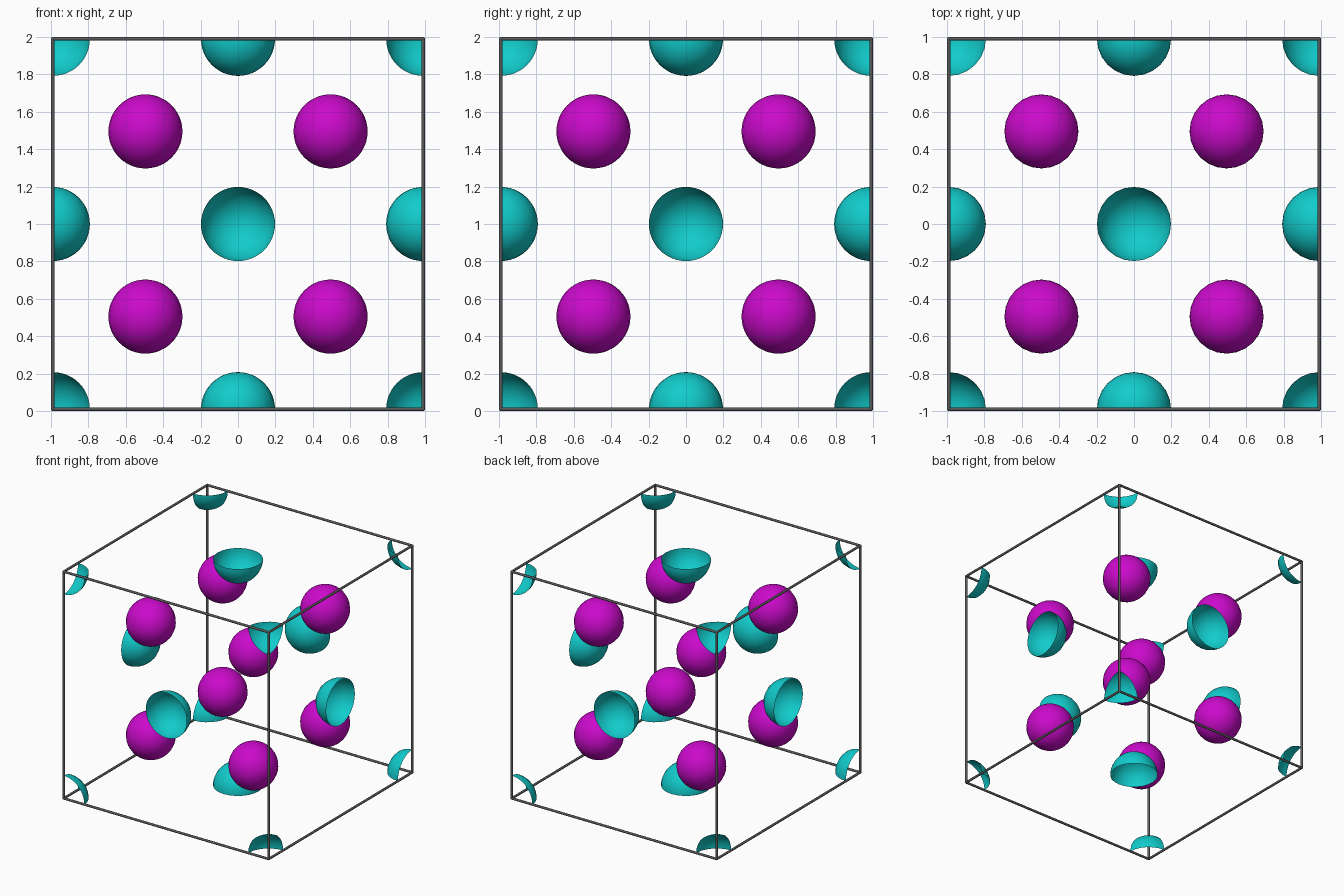
import bpy, bmesh
from itertools import product
from mathutils import Vector, Matrix

cube = bpy.data.objects.get("Cube")
if cube:
    bpy.data.objects.remove(cube, do_unlink=True)

HALF = 0.99      # half the cell edge, measured to the bar axes
RADIUS = 0.198
BAR = 0.01
MID = Vector((0, 0, 1))


def material(name, rgb):
    m = bpy.data.materials.new(name)
    m.use_nodes = True
    m.diffuse_color = (*rgb, 1)
    m.node_tree.nodes["Principled BSDF"].inputs["Base Color"].default_value = (*rgb, 1)
    return m


teal = material("teal", (0.006, 0.6, 0.6))
magenta = material("magenta", (0.6, 0.003, 0.6))
grey = material("dark grey", (0.1, 0.1, 0.1))


def finish(bm, name, mat, location):
    mesh = bpy.data.meshes.new(name)
    bm.to_mesh(mesh)
    bm.free()
    mesh.materials.append(mat)
    mesh.shade_smooth()
    ob = bpy.data.objects.new(name, mesh)
    ob.location = location
    bpy.context.collection.objects.link(ob)
    return ob


def ball(name, mat, side):
    """Sphere shell, cut open on every cell wall that it sits on."""
    bm = bmesh.new()
    bmesh.ops.create_uvsphere(bm, u_segments=24, v_segments=24, radius=RADIUS)
    for axis in range(3):
        if abs(side[axis]) == 1:
            normal = Vector((0, 0, 0))
            normal[axis] = side[axis]
            bmesh.ops.bisect_plane(bm, geom=bm.verts[:] + bm.edges[:] + bm.faces[:],
                                   plane_co=(0, 0, 0), plane_no=normal,
                                   dist=1e-5, clear_outer=True)
    finish(bm, name, mat, MID + Vector(side) * HALF)


# Full inner spheres
for side in product((-0.5, 0.5), repeat=3):
    ball("inner_sphere", magenta, side)

# Eighth shells in the corners
for side in product((-1, 1), repeat=3):
    ball("corner_shell", teal, side)

# Half shells in the middle of each wall, and the frame bars along each axis
for axis in range(3):
    for s in (-1, 1):
        side = [0, 0, 0]
        side[axis] = s
        ball("wall_shell", teal, side)
    for a, b in product((-1, 1), repeat=2):
        place = [a, b]
        place.insert(axis, 0)
        bm = bmesh.new()
        turn = (Matrix.Rotation(1.5707963, 4, "Y"), Matrix.Rotation(1.5707963, 4, "X"),
                Matrix.Identity(4))[axis]
        bmesh.ops.create_cone(bm, cap_ends=True, segments=16, radius1=BAR, radius2=BAR,
                              depth=2 * HALF, matrix=turn)
        bar = finish(bm, "frame_bar", grey, MID + Vector(place) * HALF)
        bar.data.set_sharp_from_angle(angle=0.8)

# Rounded joints where the bars meet
for side in product((-1, 1), repeat=3):
    bm = bmesh.new()
    bmesh.ops.create_uvsphere(bm, u_segments=16, v_segments=8, radius=BAR)
    finish(bm, "frame_joint", grey, MID + Vector(side) * HALF)
